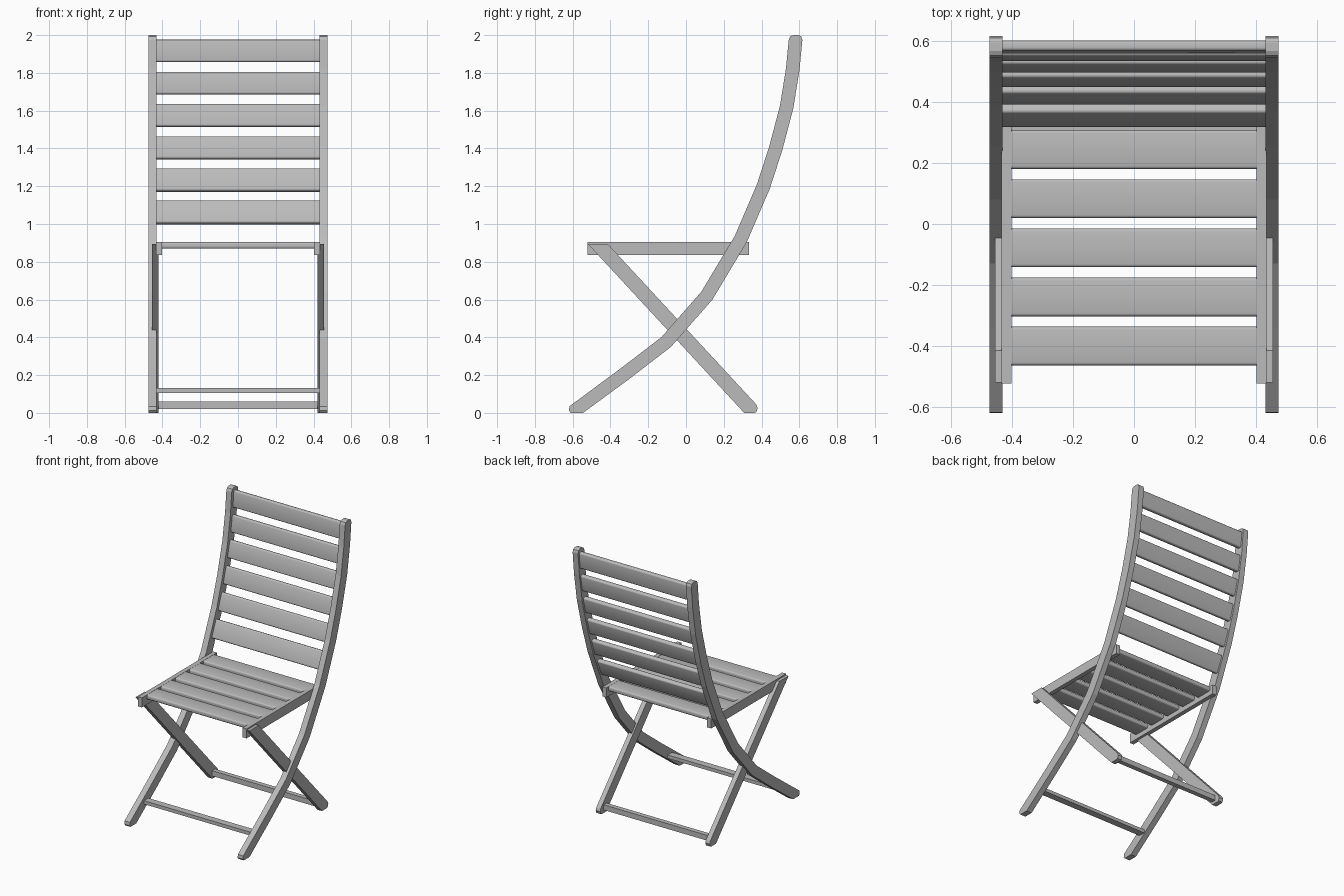
import bpy
import bmesh
import math
from mathutils import Vector

if "Cube" in bpy.data.objects:
    bpy.data.objects.remove(bpy.data.objects["Cube"], do_unlink=True)

grey = bpy.data.materials.new("plain grey")
grey.use_nodes = True
colour = (0.5, 0.5, 0.5, 1)
grey.diffuse_color = colour
grey.node_tree.nodes["Principled BSDF"].inputs["Base Color"].default_value = colour


def finish(bm, name):
    """Turn a bmesh into a grey object."""
    bmesh.ops.recalc_face_normals(bm, faces=bm.faces)
    mesh = bpy.data.meshes.new(name)
    bm.to_mesh(mesh)
    bm.free()
    mesh.materials.append(grey)
    obj = bpy.data.objects.new(name, mesh)
    bpy.context.collection.objects.link(obj)
    return obj


def side_prism(name, outline, x0, x1):
    """Extrude a (y, z) outline across x, once on each side."""
    for side, s in (("left", 1), ("right", -1)):
        bm = bmesh.new()
        face = bm.faces.new([bm.verts.new((s * x0, y, z)) for y, z in outline])
        new = bmesh.ops.extrude_face_region(bm, geom=[face])["geom"]
        moved = [v for v in new if isinstance(v, bmesh.types.BMVert)]
        bmesh.ops.translate(bm, verts=moved, vec=(s * (x1 - x0), 0, 0))
        finish(bm, f"{side}_{name}")


def bar(name, half_width, y, z, depth, height, tilt=0, rounding=0):
    """Crosswise bar, optionally tilted about x, with rounded long edges."""
    bm = bmesh.new()
    bmesh.ops.create_cube(bm, size=1)
    bmesh.ops.scale(bm, verts=bm.verts, vec=(2 * half_width, depth, height))
    if rounding:
        long_edges = [e for e in bm.edges
                      if abs(e.verts[0].co.x - e.verts[1].co.x) > half_width]
        bmesh.ops.bevel(bm, geom=long_edges, offset=rounding, segments=3,
                        profile=0.5, affect='EDGES')
    obj = finish(bm, name)
    obj.location = (0, y, z)
    obj.rotation_euler.x = tilt
    if rounding:
        bpy.ops.object.select_all(action='DESELECT')
        obj.select_set(True)
        bpy.context.view_layer.objects.active = obj
        bpy.ops.object.shade_smooth_by_angle(angle=math.radians(40))
    return obj


# Centreline of the curved side frame, as (y, z)
spine = [Vector(p) for p in (
    (-0.59, 0.025), (-0.32, 0.21), (-0.105, 0.375), (0.11, 0.62), (0.29, 0.92),
    (0.41, 1.2), (0.475, 1.4), (0.533, 1.62), (0.565, 1.82), (0.58, 1.98))]


def spine_y(z):
    for a, b in zip(spine, spine[1:]):
        if z <= b.y:
            return a.x + (b.x - a.x) * (z - a.y) / (b.y - a.y)
    return spine[-1].x


def offset(i, d):
    tangent = (spine[i + 1] - spine[i]).normalized() + (spine[i] - spine[i - 1]).normalized()
    tangent.normalize()
    return spine[i] + d * Vector((-tangent.y, tangent.x))


# Curved side frames with trimmed feet and rounded tops
half = 0.036
inner = range(1, len(spine) - 1)
front_edge = [tuple(offset(i, half)) for i in inner]
back_edge = [tuple(offset(i, -half)) for i in reversed(inner)]
foot = [(-0.545, 0), (-0.61, 0), (-0.62, 0.012), (-0.617, 0.035)]
crown = [(0.544, 1.975), (0.552, 1.993), (0.567, 2.0),
         (0.595, 2.0), (0.61, 1.993), (0.616, 1.975)]
side_prism("curved_frame", foot + front_edge + crown + back_edge, 0.431, 0.474)

# Straight crossing legs
side_prism("straight_leg", [
    (-0.52, 0.895), (-0.415, 0.895), (0.372, 0.045), (0.38, 0.025),
    (0.372, 0.004), (0.36, 0), (0.308, 0)], 0.42, 0.455)

# Seat side rails
side_prism("seat_rail", [
    (-0.522, 0.836), (0.334, 0.836), (0.334, 0.905), (-0.522, 0.905)], 0.402, 0.434)

# Seat slats
for i in range(5):
    bar(f"seat_slat_{i + 1}", 0.404, -0.4 + 0.161 * i, 0.887, 0.127, 0.034, rounding=0.01)

# Backrest slats following the curve
for i in range(6):
    low = 1.0 + 0.171 * i
    high = low + 0.122
    rise, run = high - low, spine_y(high) - spine_y(low)
    tilt = -math.atan2(run, rise)
    middle = (spine_y(low) + spine_y(high)) / 2 + 0.006
    bar(f"back_slat_{i + 1}", 0.433, middle, (low + high) / 2,
        0.034, math.hypot(rise, run) - 0.004, tilt, 0.01)

# Lower stretchers
bar("front_stretcher", 0.433, -0.432, 0.118, 0.05, 0.025)
bar("rear_stretcher", 0.425, 0.322, 0.04, 0.034, 0.038)
